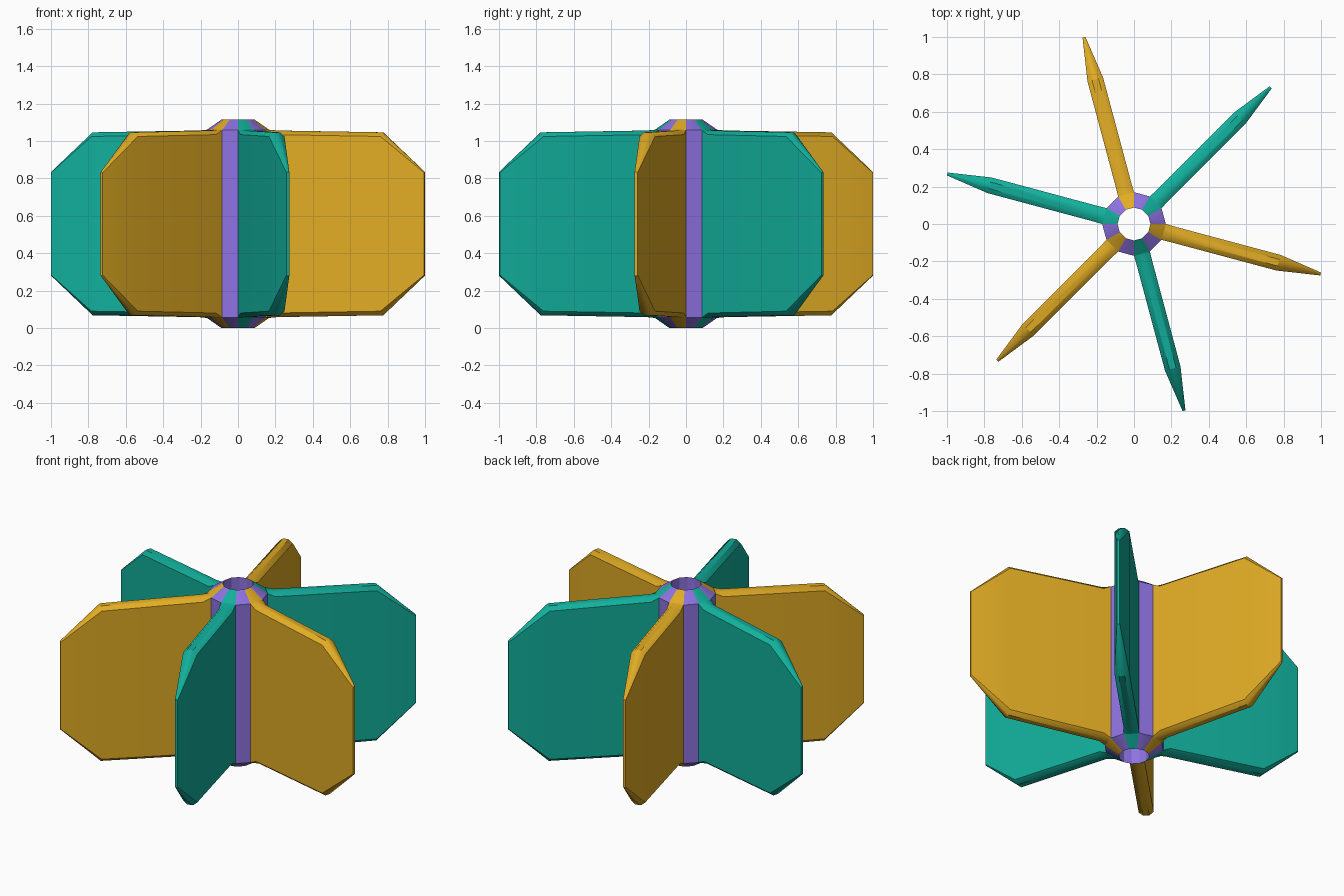
import bpy
import math
from mathutils import Matrix

if "Cube" in bpy.data.objects:
    bpy.data.objects.remove(bpy.data.objects["Cube"])

H = 1.115          # total height
R_HUB = 0.17       # hub outer radius
R_BORE = 0.088     # through hole radius
SHOULDER = 0.057   # height of the sloped hub shoulder
APOTHEM = R_HUB * math.cos(math.radians(15))
HALF = R_HUB * math.sin(math.radians(15))


def material(name, rgb):
    m = bpy.data.materials.new(name)
    m.diffuse_color = (*rgb, 1)
    m.use_nodes = True
    m.node_tree.nodes["Principled BSDF"].inputs["Base Color"].default_value = m.diffuse_color
    return m


gold = material("gold", (0.75, 0.41, 0.018))
teal = material("teal", (0.006, 0.43, 0.33))
purple = material("purple", (0.27, 0.17, 0.75))


def make_object(name, verts, faces, mats):
    me = bpy.data.meshes.new(name)
    me.from_pydata(verts, [], faces)
    ob = bpy.data.objects.new(name, me)
    bpy.context.collection.objects.link(ob)
    for m in mats:
        me.materials.append(m)
    return ob


def smooth(ob, angle):
    bpy.ops.object.select_all(action='DESELECT')
    ob.select_set(True)
    bpy.context.view_layer.objects.active = ob
    bpy.ops.object.shade_smooth_by_angle(angle=math.radians(angle))


# Hub: twelve-sided sleeve, sloped shoulders take the blade colours
profile = [(R_BORE, 0), (R_HUB, SHOULDER), (R_HUB, H - SHOULDER), (R_BORE, H)]
verts = [(r * math.cos(math.radians(30 * j)), r * math.sin(math.radians(30 * j)), z)
         for j in range(12) for r, z in profile]
faces, colours = [], []
for j in range(12):
    a, b = 4 * j, 4 * ((j + 1) % 12)
    for i in range(4):
        n = (i + 1) % 4
        if i == 1 and j % 2:      # opening where a blade joins
            continue
        faces.append((a + i, b + i, b + n, a + n))
        on_blade = j % 2 and i in (0, 2)
        colours.append(1 + ((j + 1) // 2) % 2 if on_blade else 0)
hub = make_object("hub", verts, faces, [purple, gold, teal])
hub.data.polygons.foreach_set("material_index", colours)
smooth(hub, 25)

# Blade stations: radius, half thickness, half edge thickness,
# half height at the edge, chamfer depth
stations = [
    (APOTHEM, HALF, 0.020, H / 2 - SHOULDER + 0.003, 0.003),
    (0.21, 0.043, 0.018, 0.499, 0.022),
    (0.80, 0.043, 0.018, 0.489, 0.022),
    (1.033, 0.008, 0.004, 0.278, 0.005),
]


def section(x, w, e, h, c):
    loop = [(w, -h + c), (w, h - c), (e, h), (-e, h),
            (-w, h - c), (-w, -h + c), (-e, -h), (e, -h)]
    return [(x, y, z + H / 2) for y, z in loop]


def blade(k):
    v = [p for s in stations for p in section(*s)]
    f = []
    for s in range(len(stations) - 1):
        for j in range(8):
            n = (j + 1) % 8
            f.append((8 * s + j, 8 * s + n, 8 * s + 8 + n, 8 * s + 8 + j))
    f.append(tuple(range(8 * len(stations) - 8, 8 * len(stations))))
    ob = make_object(f"blade_{k + 1}", v, f, [teal if k % 2 else gold])
    ob.data.transform(Matrix.Rotation(math.radians(60 * k - 15), 4, 'Z'))
    smooth(ob, 35)


# Six blades in alternating colours
for k in range(6):
    blade(k)
